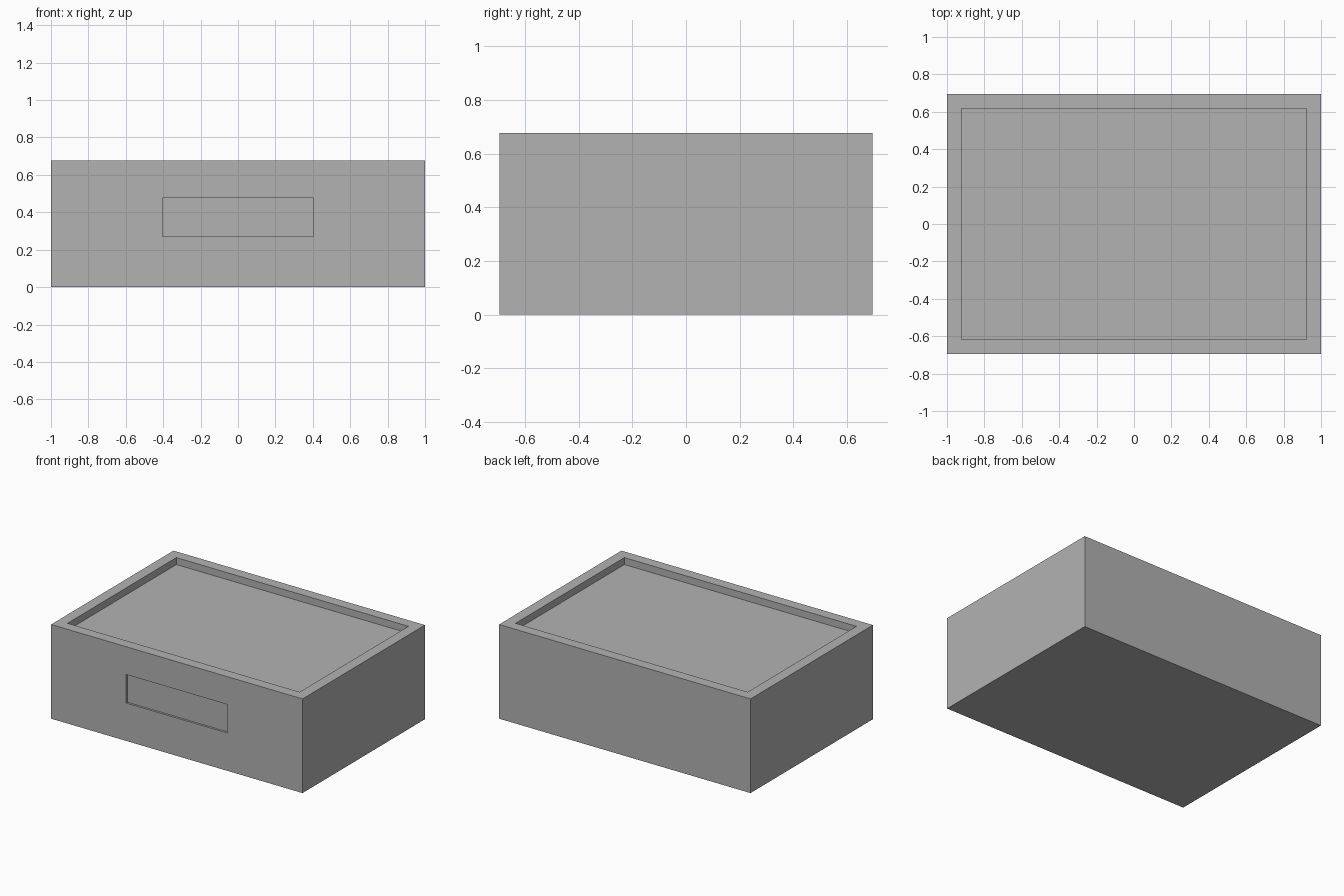
import bpy
import bmesh
from mathutils import Vector

default = bpy.data.objects.get("Cube")
if default:
    bpy.data.objects.remove(default, do_unlink=True)

WIDTH, DEPTH, HEIGHT = 2.0, 1.39, 0.677
RIM, TRAY_DEPTH = 0.077, 0.05
LABEL_WIDTH, LABEL_BOTTOM, LABEL_TOP, LABEL_DEPTH = 0.807, 0.272, 0.477, 0.015

grey = bpy.data.materials.new("plain grey")
grey.use_nodes = True
colour = (0.448, 0.448, 0.448, 1)
grey.diffuse_color = colour
grey.node_tree.nodes["Principled BSDF"].inputs["Base Color"].default_value = colour


def box(name, low, high):
    """Box object spanning two opposite corners."""
    low, high = Vector(low), Vector(high)
    bm = bmesh.new()
    bmesh.ops.create_cube(bm, size=1)
    bmesh.ops.scale(bm, vec=high - low, verts=bm.verts)
    bmesh.ops.translate(bm, vec=(low + high) / 2, verts=bm.verts)
    mesh = bpy.data.meshes.new(name)
    bm.to_mesh(mesh)
    bm.free()
    mesh.materials.append(grey)
    obj = bpy.data.objects.new(name, mesh)
    bpy.context.collection.objects.link(obj)
    return obj


def cut(target, cutter):
    """Carve the cutter out of the target and hide it."""
    mod = target.modifiers.new(cutter.name, "BOOLEAN")
    mod.operation = "DIFFERENCE"
    mod.solver = "EXACT"
    mod.object = cutter
    cutter.hide_render = True
    cutter.hide_set(True)
    cutter.display_type = "WIRE"


# Solid body
x, y = WIDTH / 2, DEPTH / 2
body = box("box_body", (-x, -y, 0), (x, y, HEIGHT))

# Shallow tray in the top, leaving a raised rim
cut(body, box("tray_cutter",
              (RIM - x, RIM - y, HEIGHT - TRAY_DEPTH),
              (x - RIM, y - RIM, HEIGHT + RIM)))

# Recessed label panel in the front
cut(body, box("label_cutter",
              (-LABEL_WIDTH / 2, -y - RIM, LABEL_BOTTOM),
              (LABEL_WIDTH / 2, LABEL_DEPTH - y, LABEL_TOP)))
